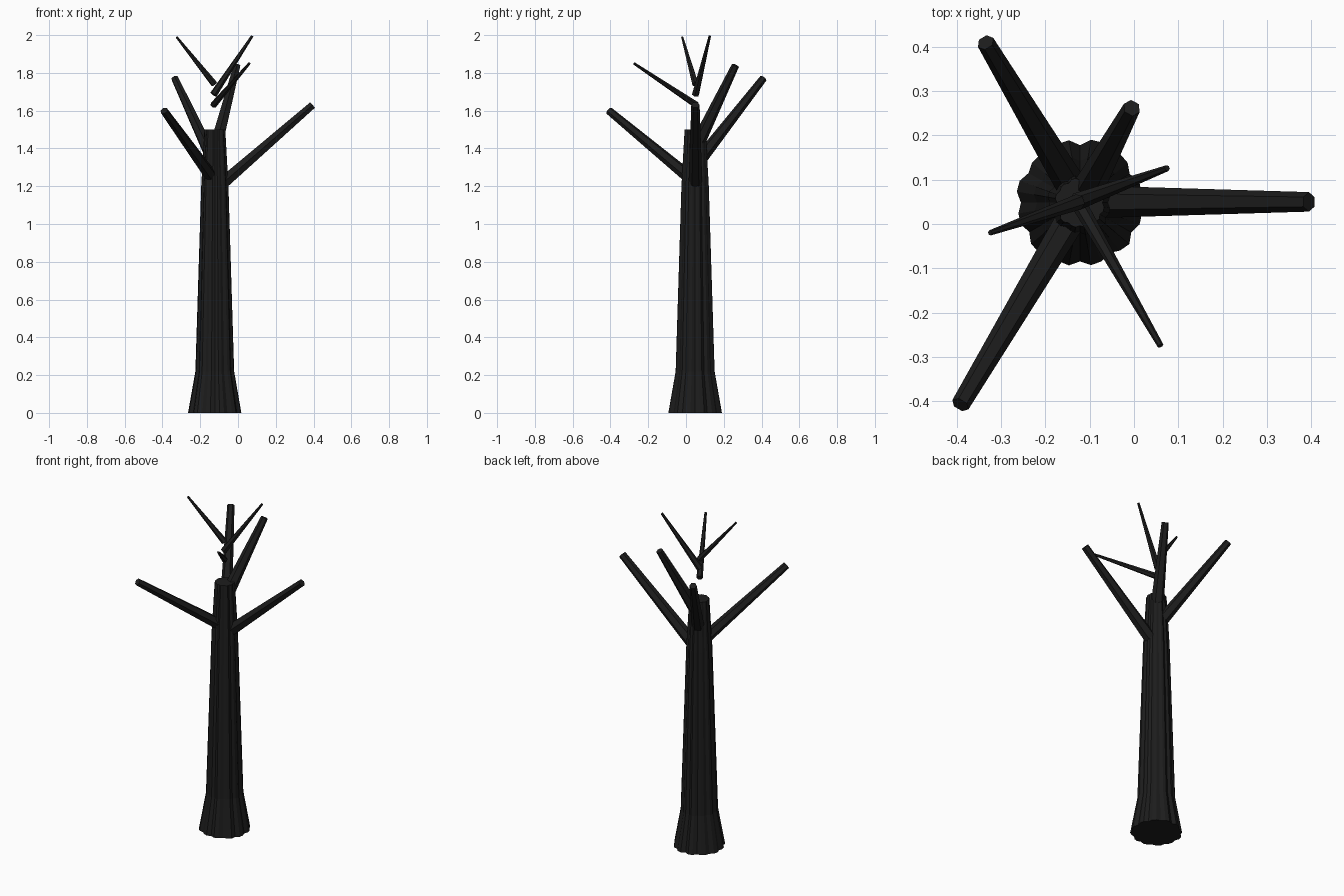
import bpy, bmesh, math, random
from mathutils import Vector

random.seed(4)
cube = bpy.data.objects.get("Cube")
if cube:
    bpy.data.objects.remove(cube)

bark = bpy.data.materials.new("charcoal bark")
bark.use_nodes = True
colour = (0.012, 0.012, 0.012, 1)
bark.diffuse_color = colour
bark.node_tree.nodes["Principled BSDF"].inputs["Base Color"].default_value = colour

AXIS = Vector((-0.122, 0.048, 0))


def loft(name, rings):
    """Skin a stack of point rings and cap both ends."""
    bm = bmesh.new()
    loops = [[bm.verts.new(p) for p in ring] for ring in rings]
    n = len(loops[0])
    for low, high in zip(loops, loops[1:]):
        for i in range(n):
            j = (i + 1) % n
            bm.faces.new((low[i], low[j], high[j], high[i]))
    bm.faces.new(loops[0][::-1])
    bm.faces.new(loops[-1])
    bmesh.ops.recalc_face_normals(bm, faces=bm.faces)
    mesh = bpy.data.meshes.new(name)
    bm.to_mesh(mesh)
    bm.free()
    mesh.materials.append(bark)
    obj = bpy.data.objects.new(name, mesh)
    bpy.context.collection.objects.link(obj)
    return obj


def limb(name, start, end, r0, r1, sides):
    """Straight tapered limb with its ends square to its direction."""
    a, b = Vector(start), Vector(end)
    turn = (b - a).to_track_quat("Z", "Y")
    rings = []
    for centre, r in ((a, r0), (b, r1)):
        rings.append([centre + turn @ Vector((r * math.cos(t), r * math.sin(t), 0))
                      for t in (math.tau * i / sides for i in range(sides))])
    loft(name, rings)


# Trunk: flared foot, long taper, irregular bark grooves
SIDES = 36
grooves = [random.uniform(0.9, 0.94) if i % 3 == 0 else random.uniform(0.98, 1.02)
           for i in range(SIDES)]
profile = [(0, 0.143), (0.22, 0.104), (1.2, 0.073), (1.5, 0.056)]
loft("trunk", [[AXIS + Vector((r * g * math.cos(math.tau * i / SIDES),
                               r * g * math.sin(math.tau * i / SIDES), z))
                for i, g in enumerate(grooves)] for z, r in profile])

# Main branches
limb("left_branch", (-0.10, 0.05, 1.20), (0.395, 0.05, 1.63), 0.037, 0.022, 6)
limb("front_branch", (-0.14, 0.015, 1.25), (-0.392, -0.408, 1.60), 0.034, 0.021, 6)
limb("back_right_branch", (-0.12, 0.05, 1.31), (-0.335, 0.41, 1.772), 0.036, 0.02, 6)
limb("back_left_branch", (-0.12, 0.05, 1.40), (-0.005, 0.262, 1.84), 0.038, 0.02, 6)

# Thin crown twigs
limb("front_twig", (-0.13, 0.055, 1.63), (0.06, -0.275, 1.85), 0.018, 0.007, 6)
limb("right_twig", (-0.125, 0.05, 1.74), (-0.325, -0.02, 1.99), 0.018, 0.006, 6)
limb("left_twig", (-0.13, 0.05, 1.685), (0.075, 0.126, 1.995), 0.02, 0.007, 6)
